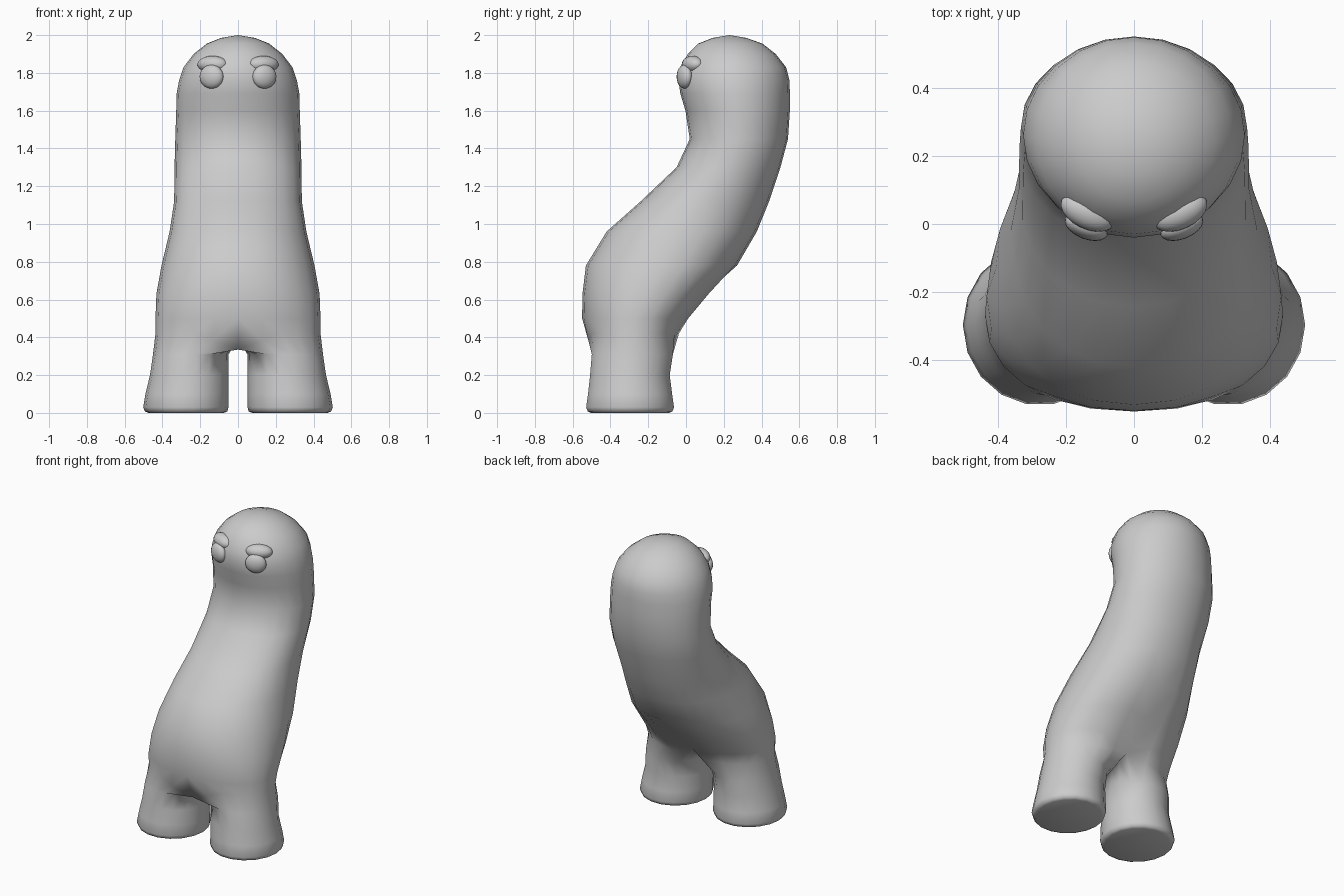
import bpy, bmesh
from math import sin, cos, pi, radians, copysign

if "Cube" in bpy.data.objects:
    bpy.data.objects.remove(bpy.data.objects["Cube"])

N = 12  # segments in the half ring of the body


def finish(obj, angle=50):
    bpy.ops.object.select_all(action='DESELECT')
    obj.select_set(True)
    bpy.context.view_layer.objects.active = obj
    bpy.ops.object.shade_smooth_by_angle(angle=radians(angle))


def add_mirror(obj):
    m = obj.modifiers.new("mirror", 'MIRROR')
    m.use_clip = True
    m.merge_threshold = 0.002


# Body slices: height, front y, back y, half width, squareness
SLICES = [
    (1.985, 0.14, 0.32, 0.09, 2.0), (1.955, 0.065, 0.405, 0.165, 2.0),
    (1.90, 0.01, 0.475, 0.235, 2.0), (1.83, -0.03, 0.53, 0.288, 2.0),
    (1.76, -0.04, 0.548, 0.312, 2.0), (1.69, -0.03, 0.55, 0.325, 2.0),
    (1.60, -0.003, 0.55, 0.327, 2.0), (1.45, 0.02, 0.54, 0.332, 2.05),
    (1.30, -0.05, 0.50, 0.336, 2.1), (1.12, -0.24, 0.44, 0.338, 2.15),
    (0.96, -0.42, 0.375, 0.362, 2.2), (0.78, -0.53, 0.27, 0.405, 2.2),
    (0.63, -0.548, 0.13, 0.432, 2.2), (0.50, -0.55, 0.02, 0.437, 2.2),
    (0.42, -0.525, -0.03, 0.437, 2.2),
]
# Leg slices: height, centre x, radius x, centre y, radius y
LEG = [
    (0.31, 0.25, 0.20, -0.284, 0.218), (0.20, 0.258, 0.208, -0.297, 0.214),
    (0.10, 0.27, 0.22, -0.296, 0.226), (0.03, 0.276, 0.226, -0.296, 0.236),
    (0.008, 0.275, 0.218, -0.296, 0.228), (0.0, 0.275, 0.20, -0.296, 0.21),
]

bm = bmesh.new()


def spow(v, e):
    return copysign(abs(v) ** (2 / e), v)


def half_ring(z, front, back, w, e):
    cy, ry = (front + back) / 2, (back - front) / 2
    ring = []
    for i in range(N + 1):
        a = pi * i / N
        x = 0 if i in (0, N) else w * spow(sin(a), e)
        ring.append(bm.verts.new((x, cy - ry * spow(cos(a), e), z)))
    return ring


def bridge(a, b, closed=False):
    n = len(a)
    for i in range(n if closed else n - 1):
        j = (i + 1) % n
        bm.faces.new((a[i], b[i], b[j], a[j]))


# Torso and head
rings = [half_ring(*s) for s in SLICES]
tip = bm.verts.new((0, 0.23, 2.0))
for i in range(N):
    bm.faces.new((tip, rings[0][i], rings[0][i + 1]))
for a, b in zip(rings, rings[1:]):
    bridge(a, b)

# Crotch line: dips at the front, rises and tucks in at the back
low = rings[-1]
low[0].co.y, low[0].co.z = -0.49, 0.335
low[1].co.z = 0.385
low[N].co.y, low[N].co.z = -0.07, 0.45
rings[-2][N].co.y = -0.02
rings[-3][N].co.y = 0.10
crotch = []
for k in range(1, 6):
    t = k / 6
    crotch.append(bm.verts.new((0, -0.07 - 0.42 * t, 0.44 - 0.105 * t)))

# Leg
prev = low + crotch
M = len(prev)
for z, cx, rx, cy, ry in LEG:
    ring = []
    for i in range(M):
        a = radians(-30 + 360 * i / M)
        ring.append(bm.verts.new((cx + rx * sin(a), cy - ry * cos(a), z)))
    bridge(prev, ring, True)
    prev = ring
bm.faces.new(prev)
bmesh.ops.recalc_face_normals(bm, faces=bm.faces)
me = bpy.data.meshes.new("body")
bm.to_mesh(me)
bm.free()
body = bpy.data.objects.new("body", me)
bpy.context.collection.objects.link(body)
add_mirror(body)
finish(body, 70)


# Eyes and soft brows
def bead(name, loc, scale, turn):
    bpy.ops.mesh.primitive_uv_sphere_add(segments=20, ring_count=12, radius=1)
    o = bpy.context.object
    o.name = o.data.name = name
    o.scale = scale
    o.rotation_euler = (0, 0, turn)
    bpy.ops.object.transform_apply(location=False, rotation=True, scale=True)
    for v in o.data.vertices:
        v.co.x += loc[0]
        v.co.y += loc[1]
        v.co.z += loc[2]
    add_mirror(o)
    finish(o, 80)


bead("eyes", (0.14, -0.008, 1.78), (0.067, 0.036, 0.063), radians(22))
bead("brows", (0.135, 0.035, 1.845), (0.085, 0.05, 0.045), radians(25))
